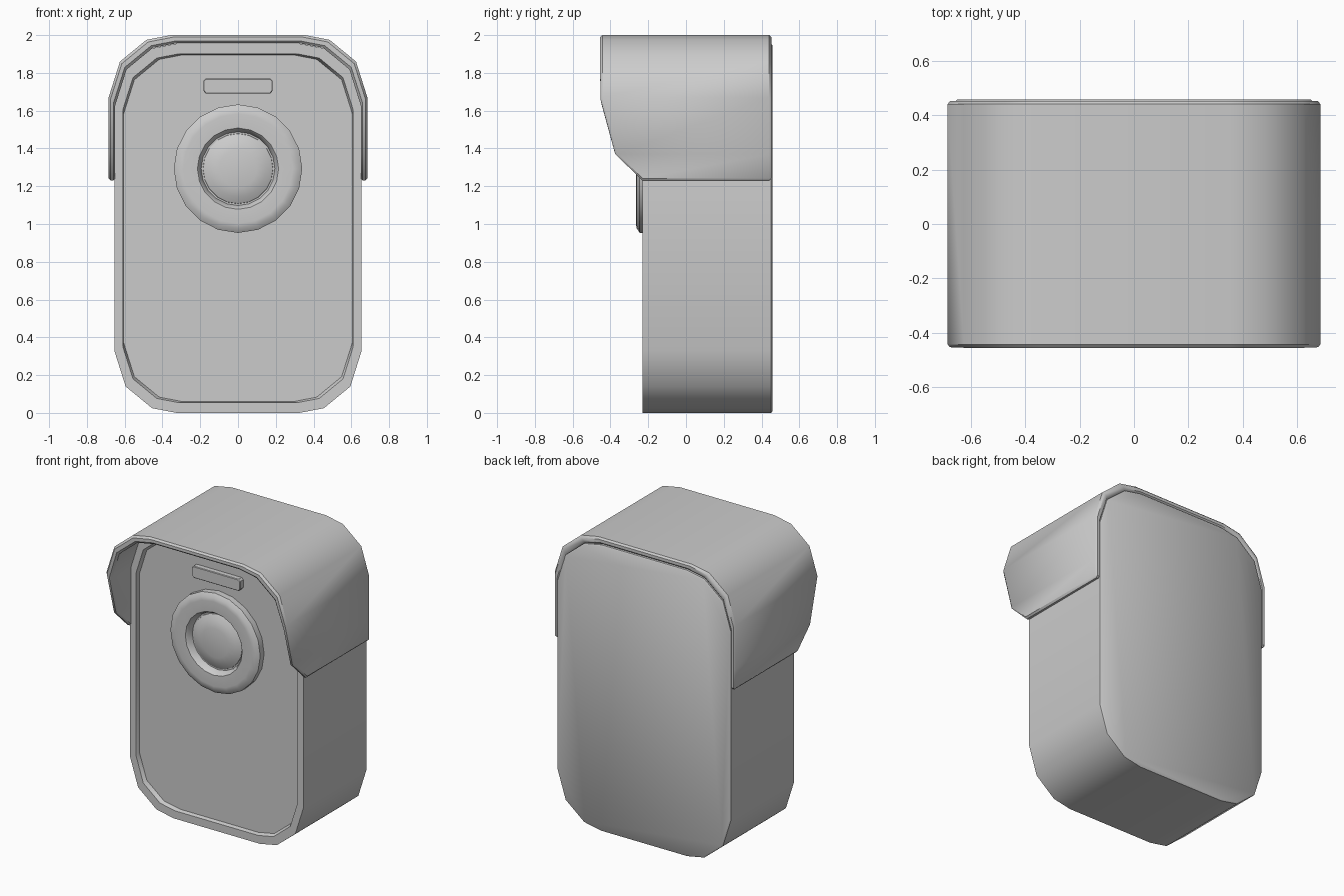
import bpy, bmesh, math

cube = bpy.data.objects.get("Cube")
if cube:
    bpy.data.objects.remove(cube, do_unlink=True)

grey = bpy.data.materials.new("plain grey")
grey.use_nodes = True
COLOUR = (0.6, 0.6, 0.6, 1)
grey.diffuse_color = COLOUR
grey.node_tree.nodes["Principled BSDF"].inputs["Base Color"].default_value = COLOUR

# Corner curve: (inset from side, inset from end), from side to end
CORNER = [(0, 0.33), (0.06, 0.14), (0.2, 0.025), (0.33, 0)]


def finish(name, bm, angle=40, bevel=0):
    bmesh.ops.recalc_face_normals(bm, faces=bm.faces)
    mesh = bpy.data.meshes.new(name)
    bm.to_mesh(mesh)
    bm.free()
    mesh.materials.append(grey)
    obj = bpy.data.objects.new(name, mesh)
    bpy.context.collection.objects.link(obj)
    bpy.ops.object.select_all(action="DESELECT")
    obj.select_set(True)
    bpy.context.view_layer.objects.active = obj
    if bevel:
        mod = obj.modifiers.new("edge", "BEVEL")
        mod.width = bevel
        mod.segments = 1
        mod.limit_method = "ANGLE"
        mod.angle_limit = math.radians(50)
        bpy.ops.object.modifier_apply(modifier=mod.name)
    bpy.ops.object.shade_smooth_by_angle(angle=math.radians(angle))
    return obj


def loft(name, rings, angle=40, bevel=0):
    """Skin between equal-length rings and cap both ends."""
    bm = bmesh.new()
    loops = [[bm.verts.new(p) for p in ring] for ring in rings]
    for a, b in zip(loops, loops[1:]):
        for i in range(len(a)):
            j = (i + 1) % len(a)
            bm.faces.new((a[i], a[j], b[j], b[i]))
    bm.faces.new(loops[0])
    bm.faces.new(loops[-1])
    return finish(name, bm, angle, bevel)


def arch(half, top, scale=1):
    """Right half of a rounded top, from side to crown."""
    return [(half - dx * scale, top - dz * scale) for dx, dz in CORNER]


def outline(y, inset, scale=1):
    """Rounded rectangle of the body, shrunk by an inset."""
    half, low, high = 0.655 - inset, inset * 1.2, 1.955 - inset * 1.2
    upper = arch(half, high, scale)
    right = [(x, low + high - z) for x, z in reversed(upper)] + upper
    left = [(-x, z) for x, z in reversed(right)]
    return [(x, y, z) for x, z in right + left]


def circle(radius, y, count=20):
    steps = [2 * math.pi * i / count for i in range(count)]
    return [(radius * math.cos(a), y, 1.293 + radius * math.sin(a)) for a in steps]


# Body with a recessed front panel
loft("body", [outline(0.457, 0.006), outline(0.451, 0), outline(-0.23, 0),
              outline(-0.23, 0.045, 0.9), outline(-0.203, 0.05, 0.94)])

# Rain hood: thin arch whose front edge sweeps back towards the bottom
SWEEP = [(1.23, -0.23), (1.37, -0.375), (1.66, -0.455), (2.0, -0.455)]


def front_y(z):
    for (z0, y0), (z1, y1) in zip(SWEEP, SWEEP[1:]):
        if z <= z1:
            return y0 + (y1 - y0) * max(z - z0, 0) / (z1 - z0)
    return SWEEP[-1][1]


def hood_half(half, top):
    return [(half, 1.23), (half, 1.37)] + arch(half, top)


outer = hood_half(0.685, 2.0)
inner = hood_half(0.65, 1.958)
outer += [(-x, z) for x, z in reversed(outer)]
inner += [(-x, z) for x, z in reversed(inner)]
bm = bmesh.new()
strips = [[bm.verts.new((x, front_y(z), z)) for x, z in outer],
          [bm.verts.new((x, 0.452, z)) for x, z in outer],
          [bm.verts.new((x, 0.452, z)) for x, z in inner],
          [bm.verts.new((x, front_y(z), z)) for x, z in inner]]
for k in range(4):
    a, b = strips[k], strips[(k + 1) % 4]
    for i in range(len(a) - 1):
        bm.faces.new((a[i], a[i + 1], b[i + 1], b[i]))
for end in (0, -1):
    bm.faces.new([s[end] for s in strips])
finish("rain_hood", bm, 40, 0.012)

# Lens surround ring, with a stepped opening and a shallow domed lens
loft("lens_ring", [circle(0.34, -0.19), circle(0.34, -0.245), circle(0.315, -0.262),
                   circle(0.29, -0.265), circle(0.215, -0.262), circle(0.205, -0.25),
                   circle(0.195, -0.215)])
loft("lens", [circle(0.19, -0.2), circle(0.185, -0.22), circle(0.15, -0.238),
              circle(0.1, -0.25)])

# Sensor bar above the lens
bar = [(0.183, 1.705), (0.183, 1.758), (0.17, 1.77), (-0.17, 1.77),
       (-0.183, 1.758), (-0.183, 1.705), (-0.17, 1.69), (0.17, 1.69)]
loft("sensor_bar", [[(x, y, z) for x, z in bar] for y in (-0.19, -0.24)], 30, 0.004)
